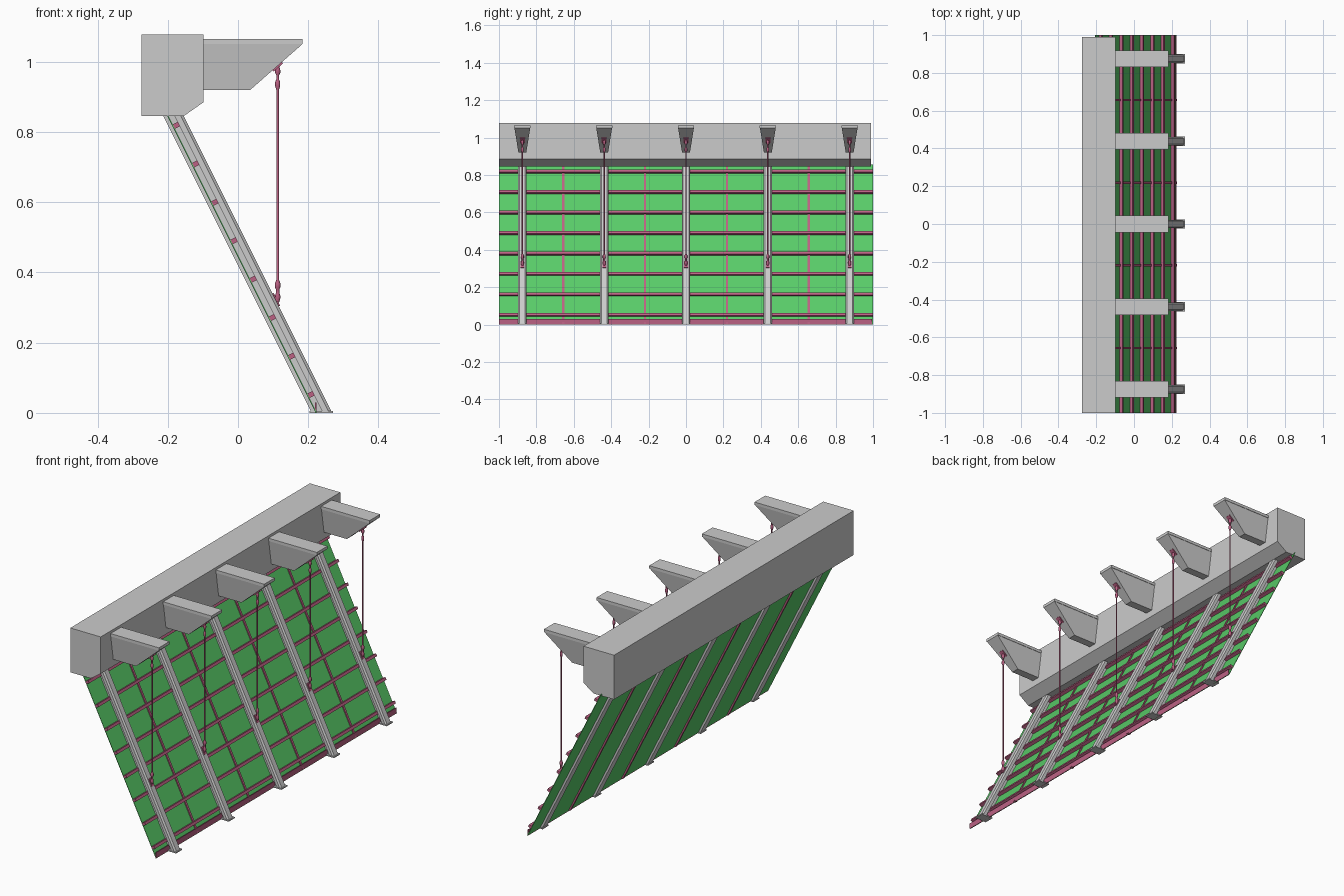
import bpy, bmesh, math

if "Cube" in bpy.data.objects:
    bpy.data.objects.remove(bpy.data.objects["Cube"])

BAYS = (-0.875, -0.4375, 0.0, 0.4375, 0.875)
SLOPE = -0.5  # x change per unit of height along the leaning wall


def material(name, rgb):
    m = bpy.data.materials.new(name)
    m.diffuse_color = (*rgb, 1)
    m.use_nodes = True
    m.node_tree.nodes["Principled BSDF"].inputs["Base Color"].default_value = m.diffuse_color
    return m


GREEN = material("green_glass", (0.10, 0.60, 0.14))
PINK = material("pink_metal", (0.50, 0.12, 0.23))


def make(name, verts, faces, mat=None):
    bm = bmesh.new()
    vs = [bm.verts.new(v) for v in verts]
    for f in faces:
        bm.faces.new([vs[i] for i in f])
    bmesh.ops.recalc_face_normals(bm, faces=bm.faces)
    mesh = bpy.data.meshes.new(name)
    bm.to_mesh(mesh)
    bm.free()
    ob = bpy.data.objects.new(name, mesh)
    bpy.context.collection.objects.link(ob)
    if mat:
        mesh.materials.append(mat)
    return ob


def loft(name, rings, mat=None):
    """Capped skin through rings with equal point counts."""
    n = len(rings[0])
    faces = [tuple(range(n)), tuple(range((len(rings) - 1) * n, len(rings) * n))]
    for r in range(len(rings) - 1):
        for i in range(n):
            j = (i + 1) % n
            faces.append((r * n + i, r * n + j, (r + 1) * n + j, (r + 1) * n + i))
    return make(name, [p for ring in rings for p in ring], faces, mat)


def along_y(name, profile, y0, y1, mat=None):
    return loft(name, [[(x, y, z) for x, z in profile] for y in (y0, y1)], mat)


def leaning(name, section, z0, z1, mat=None):
    """Plan section swept up the lean, with level cut ends."""
    return loft(name, [[(x + SLOPE * z, y, z) for x, y in section] for z in (z0, z1)], mat)


def rect(x0, x1, y0, y1):
    return [(x0, y0), (x1, y0), (x1, y1), (x0, y1)]


def plate(name, centre, size, angle, mat):
    bpy.ops.mesh.primitive_cube_add(size=1, location=centre, rotation=(0, angle, 0))
    ob = bpy.context.object
    ob.name = name
    ob.scale = size
    ob.data.materials.append(mat)


def lathe(name, x, y, profile, mat, n=12):
    rings = [[(x + r * math.cos(i * math.tau / n), y + r * math.sin(i * math.tau / n), z)
              for i in range(n)] for r, z in profile]
    ob = loft(name, rings, mat)
    bpy.ops.object.select_all(action='DESELECT')
    bpy.context.view_layer.objects.active = ob
    ob.select_set(True)
    bpy.ops.object.shade_smooth_by_angle(angle=math.radians(40))


# Top beam with chamfered lower edge
along_y("top_beam", [(-0.275, 0.845), (-0.155, 0.845), (-0.098, 0.885),
                     (-0.098, 1.078), (-0.275, 1.078)], -1, 0.99)

# Leaning glass wall and sill
leaning("glass_panel", rect(0.2215, 0.2245, -1, 1), 0, 0.855, GREEN)
along_y("sill_strip", rect(0.220, 0.224, 0, 0.03), -1, 0.995, PINK)

# Horizontal rails, square to the wall
ux, uz = 0.447, -0.894   # down the wall
nx, nz = 0.894, 0.447    # out of the wall
for i in range(8):
    z = 0.052 + i * 0.1095
    x = 0.233 + SLOPE * z
    prof = [(x + a * ux + b * nx, z + a * uz + b * nz)
            for a, b in ((-.007, -.009), (.007, -.009), (.007, .009), (-.007, .009))]
    along_y(f"rail_{i + 1}", prof, -1, 1, PINK)

# Thin mullions halfway between the ribs
for i in range(4):
    y = (BAYS[i] + BAYS[i + 1]) / 2
    leaning(f"mullion_{i + 1}", rect(0.213, 0.230, y - 0.006, y + 0.006), 0.005, 0.85, PINK)

# Ribs, feet, brackets and tie rods
HALF = [(0.210, 0.022), (0.224, 0.022), (0.224, 0.012), (0.242, 0.012),
        (0.242, 0.022), (0.260, 0.022), (0.268, 0.015)]
ROD = [(0.004, 0.315), (0.007, 0.322), (0.008, 0.332), (0.005, 0.342), (0.005, 0.352),
       (0.008, 0.358), (0.008, 0.368), (0.0035, 0.380), (0.0035, 0.920), (0.007, 0.930),
       (0.007, 0.942), (0.004, 0.950), (0.004, 0.962), (0.008, 0.970), (0.007, 0.980),
       (0.004, 0.988)]
for i, y in enumerate(BAYS, 1):
    sec = [(x, y + w) for x, w in HALF] + [(x, y - w) for x, w in reversed(HALF)]
    leaning(f"rib_{i}", sec, 0.004, 0.855)
    along_y(f"rib_foot_{i}", rect(0.204, 0.270, 0, 0.006), y - 0.025, y + 0.025)

    # Bracket: flat cap over a tapered body
    along_y(f"bracket_cap_{i}", rect(-0.10, 0.183, 1.05, 1.065), y - 0.044, y + 0.044)
    loft(f"bracket_body_{i}",
         [[(px, py, z) for px, py in rect(-0.10, x1, y - w, y + w)]
          for x1, w, z in ((0.035, 0.021, 0.92), (0.183, 0.042, 1.05))])

    # Tie rod with end fittings and fixing plates
    lathe(f"tie_rod_{i}", 0.113, y, ROD, PINK)
    plate(f"rod_top_plate_{i}", (0.113, y, 0.986), (0.036, 0.026, 0.006),
          -math.atan2(0.13, 0.148), PINK)
    plate(f"rod_bottom_plate_{i}", (0.108, y, 0.322), (0.040, 0.020, 0.006),
          math.atan2(2, 1), PINK)
